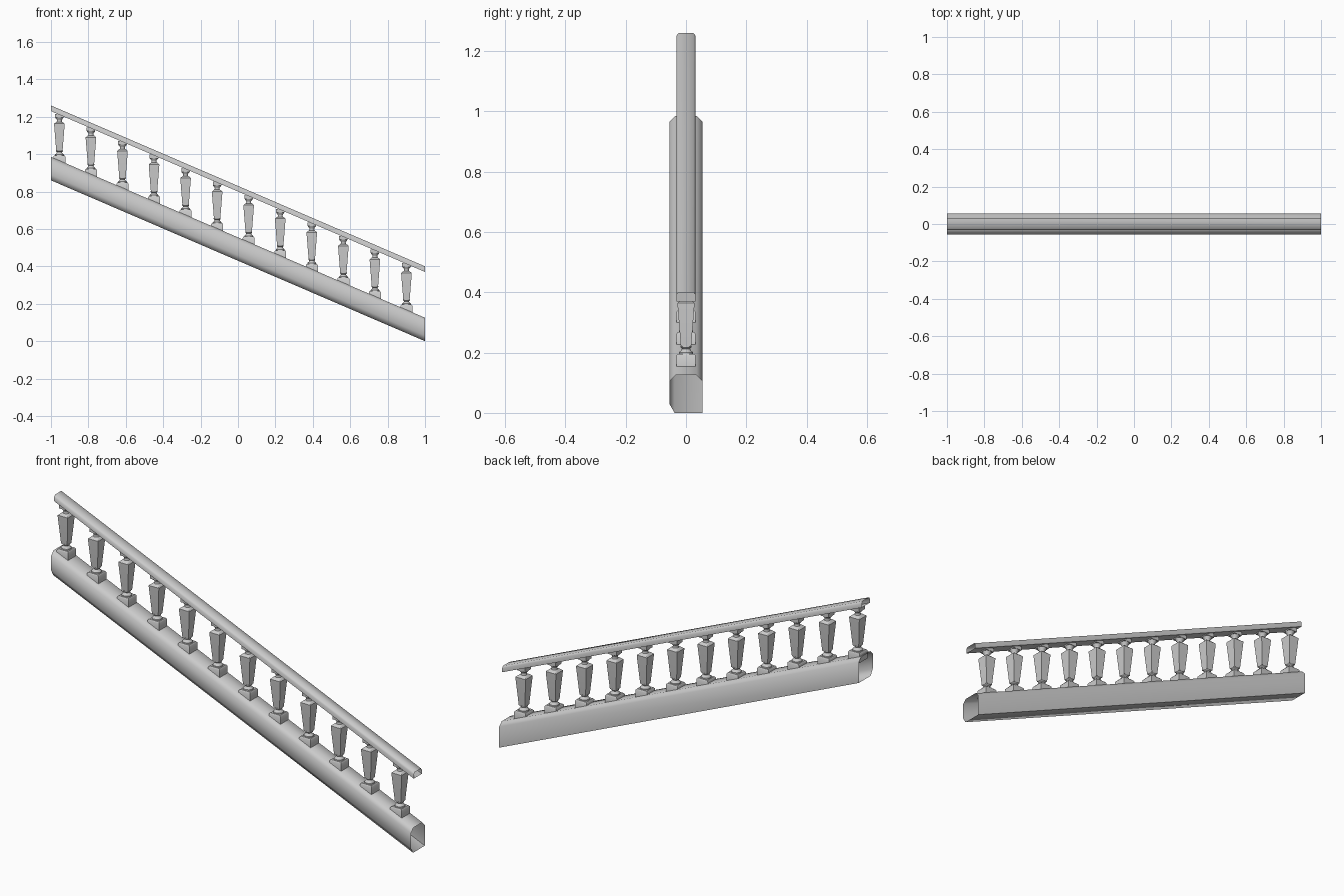
import bpy, bmesh, math

cube = bpy.data.objects.get("Cube")
if cube:
    bpy.data.objects.remove(cube, do_unlink=True)

SLOPE = 0.43
COUNT = 12

stone = bpy.data.materials.new("light_grey_stone")
stone.use_nodes = True
grey = (0.6, 0.6, 0.6, 1)
stone.diffuse_color = grey
stone.node_tree.nodes["Principled BSDF"].inputs["Base Color"].default_value = grey


def make_object(name, bm, smooth_angle):
    mesh = bpy.data.meshes.new(name)
    bmesh.ops.recalc_face_normals(bm, faces=bm.faces)
    bm.to_mesh(mesh)
    bm.free()
    mesh.materials.append(stone)
    obj = bpy.data.objects.new(name, mesh)
    bpy.context.collection.objects.link(obj)
    bpy.ops.object.select_all(action="DESELECT")
    obj.select_set(True)
    bpy.context.view_layer.objects.active = obj
    bpy.ops.object.shade_smooth_by_angle(angle=math.radians(smooth_angle))
    return obj


def bridge(bm, a, b):
    n = len(a)
    for i in range(n):
        bm.faces.new((a[i], a[(i + 1) % n], b[(i + 1) % n], b[i]))


def sloped_beam(name, profile):
    # Open-ended tube with vertical ends, following the stair slope
    bm = bmesh.new()
    ends = [[bm.verts.new((x, y, z + SLOPE * (1 - x))) for y, z in profile]
            for x in (-1, 1)]
    bridge(bm, *ends)
    return make_object(name, bm, 65)


def stack(bm, sides, levels):
    # Closed turned or square section; levels are (half width, height)
    k = math.sqrt(2) if sides == 4 else 1
    rings = []
    for r, z in levels:
        angles = [(i + 0.5) * math.tau / sides for i in range(sides)]
        rings.append([bm.verts.new((k * r * math.cos(a), k * r * math.sin(a), z))
                      for a in angles])
    for a, b in zip(rings, rings[1:]):
        bridge(bm, a, b)
    bm.faces.new(rings[0][::-1])
    bm.faces.new(rings[-1])


# Base with chamfered top edges and a chamfered lower front edge
sloped_beam("base_beam", [(-0.038, 0), (0.055, 0), (0.055, 0.105), (0.035, 0.125),
                          (-0.035, 0.125), (-0.055, 0.105), (-0.055, 0.03)])

# Handrail
sloped_beam("handrail", [(-0.032, 0.37), (0.032, 0.37), (0.032, 0.39), (0.025, 0.40),
                         (-0.025, 0.40), (-0.032, 0.39)])

# Baluster: square plinth, turned foot, tapered square shaft, turned neck, cap
bm = bmesh.new()
stack(bm, 4, [(0.032, -0.018), (0.032, 0.022), (0.027, 0.028)])
stack(bm, 12, [(0.025, 0.026), (0.024, 0.033), (0.017, 0.039), (0.014, 0.045),
               (0.019, 0.050), (0.019, 0.055)])
stack(bm, 4, [(0.017, 0.053), (0.028, 0.190), (0.028, 0.197), (0.016, 0.207)])
stack(bm, 12, [(0.016, 0.204), (0.013, 0.212), (0.014, 0.219), (0.021, 0.226),
               (0.023, 0.232)])
stack(bm, 4, [(0.023, 0.230), (0.023, 0.250)])
first = make_object("baluster_1", bm, 40)

# Row of balusters stepping down the slope
for i in range(COUNT):
    obj = first
    if i:
        obj = bpy.data.objects.new(f"baluster_{i + 1}", first.data)
        bpy.context.collection.objects.link(obj)
    x = -0.955 + 0.1687 * i
    obj.location = (x, 0, 0.125 + SLOPE * (1 - x))
